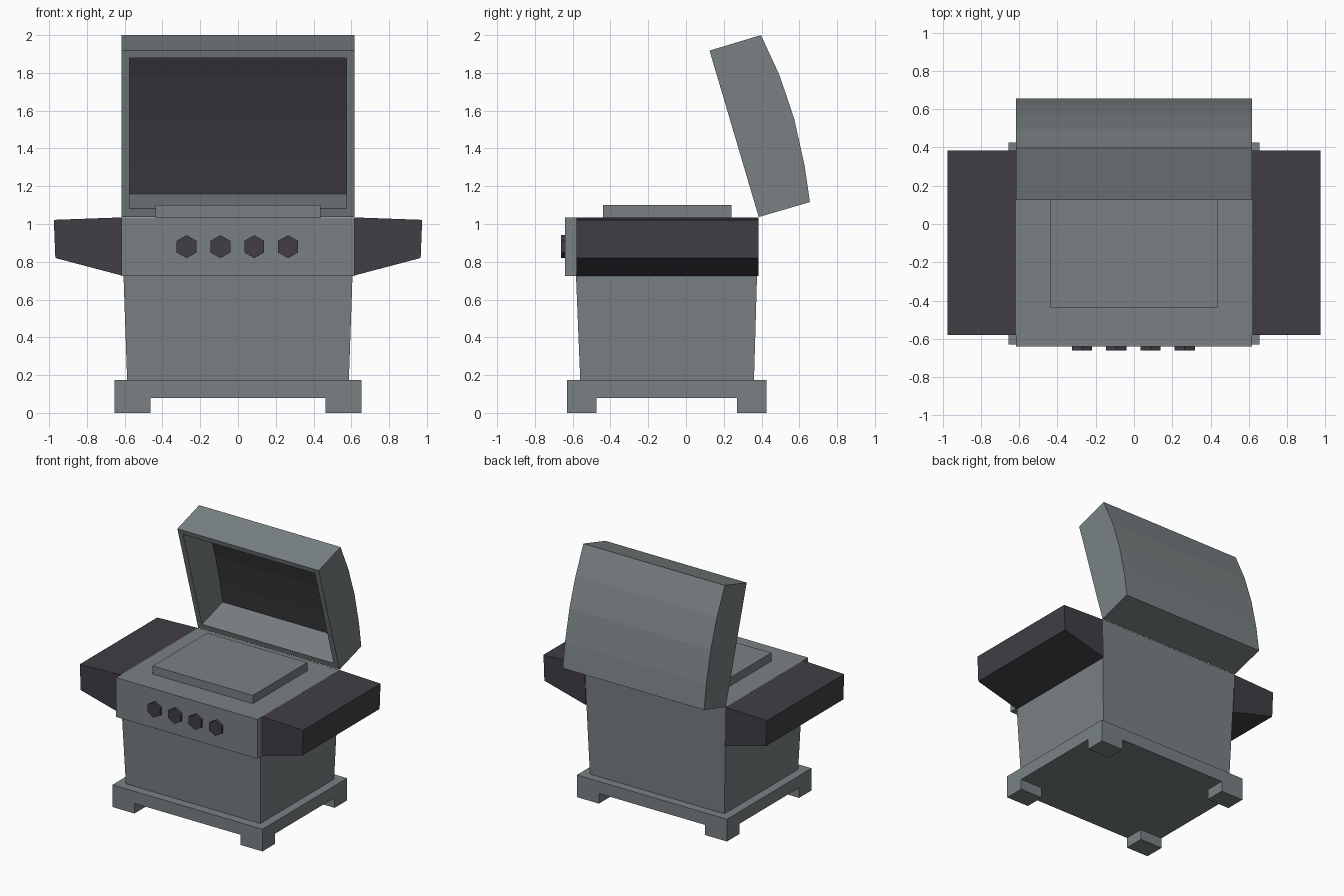
import bpy, bmesh, math
from mathutils import Vector

if "Cube" in bpy.data.objects:
    bpy.data.objects.remove(bpy.data.objects["Cube"])


def material(name, rgb):
    m = bpy.data.materials.new(name)
    m.diffuse_color = (*rgb, 1)
    m.use_nodes = True
    m.node_tree.nodes["Principled BSDF"].inputs["Base Color"].default_value = m.diffuse_color
    return m


GREY = material("steel_grey", (0.195, 0.222, 0.230))
DARK = material("charcoal", (0.052, 0.048, 0.058))


def finish(bm, name, *mats):
    bmesh.ops.recalc_face_normals(bm, faces=bm.faces)
    me = bpy.data.meshes.new(name)
    bm.to_mesh(me)
    bm.free()
    for m in mats:
        me.materials.append(m)
    ob = bpy.data.objects.new(name, me)
    bpy.context.collection.objects.link(ob)
    return ob


def loft(name, a, b, mat):
    """Solid between two matching point loops."""
    bm = bmesh.new()
    va = [bm.verts.new(p) for p in a]
    vb = [bm.verts.new(p) for p in b]
    bm.faces.new(va)
    bm.faces.new(vb)
    n = len(a)
    for i in range(n):
        j = (i + 1) % n
        bm.faces.new((va[i], va[j], vb[j], vb[i]))
    return finish(bm, name, mat)


def rect(x0, x1, y0, y1, z):
    return [(x0, y0, z), (x1, y0, z), (x1, y1, z), (x0, y1, z)]


def box(name, x0, x1, y0, y1, z0, z1, mat):
    return loft(name, rect(x0, x1, y0, y1, z0), rect(x0, x1, y0, y1, z1), mat)


# Plinth with four feet
box("base_plinth", -0.655, 0.655, -0.63, 0.425, 0.08, 0.175, GREY)
for side, x0, x1 in (("left", -0.655, -0.463), ("right", 0.463, 0.655)):
    for end, y0, y1 in (("front", -0.63, -0.475), ("back", 0.27, 0.425)):
        box(f"foot_{end}_{side}", x0, x1, y0, y1, 0, 0.08, GREY)

# Tapered cabinet, control panel and cooking plate
loft("cabinet", rect(-0.587, 0.587, -0.56, 0.36, 0.175),
     rect(-0.617, 0.617, -0.595, 0.385, 1.035), GREY)
box("control_panel", -0.617, 0.617, -0.64, -0.58, 0.725, 1.035, GREY)
box("cooking_plate", -0.437, 0.437, -0.44, 0.24, 1.035, 1.10, GREY)

# Side shelves
shelf = [(0.613, 1.035), (0.975, 1.022), (0.967, 0.82), (0.607, 0.725)]
for side, s in (("left", -1), ("right", 1)):
    loft(f"shelf_{side}", [(s * x, -0.58, z) for x, z in shelf],
         [(s * x, 0.385, z) for x, z in shelf], DARK)

# Hexagonal knobs
for k in range(4):
    cx = -0.272 + 0.179 * k
    ring = [(cx + 0.061 * math.sin(i * math.pi / 3),
             0.88 + 0.061 * math.cos(i * math.pi / 3)) for i in range(6)]
    loft(f"knob_{k + 1}", [(x, -0.662, z) for x, z in ring],
         [(x, -0.64, z) for x, z in ring], DARK)

# Open lid: hollow shell with curved back, profile in (y, z)
outer = [(0.385, 1.037), (0.656, 1.116), (0.628, 1.31), (0.572, 1.56),
         (0.496, 1.785), (0.397, 2.0), (0.125, 1.918)]
inner = [(0.372, 1.081), (0.63, 1.158), (0.60, 1.31), (0.542, 1.55),
         (0.467, 1.775), (0.385, 1.954), (0.136, 1.88)]
bm = bmesh.new()


def row(profile, x):
    return [bm.verts.new((x, y, z)) for y, z in profile]


ol, orr = row(outer, -0.617), row(outer, 0.617)
il, ir = row(inner, -0.575), row(inner, 0.575)
last = len(outer) - 1
for i in range(last):
    bm.faces.new((ol[i], orr[i], orr[i + 1], ol[i + 1]))
    f = bm.faces.new((il[i], ir[i], ir[i + 1], il[i + 1]))
    f.material_index = 1 if 0 < i < last - 1 else 0   # dark lining at the back
for loop in (ol, orr, il, ir):
    bm.faces.new(loop)
bm.faces.new((ol[0], orr[0], ir[0], il[0]))           # rim
bm.faces.new((ol[last], orr[last], ir[last], il[last]))
bm.faces.new((ol[0], il[0], il[last], ol[last]))
bm.faces.new((orr[0], ir[0], ir[last], orr[last]))
finish(bm, "lid", GREY, DARK)
